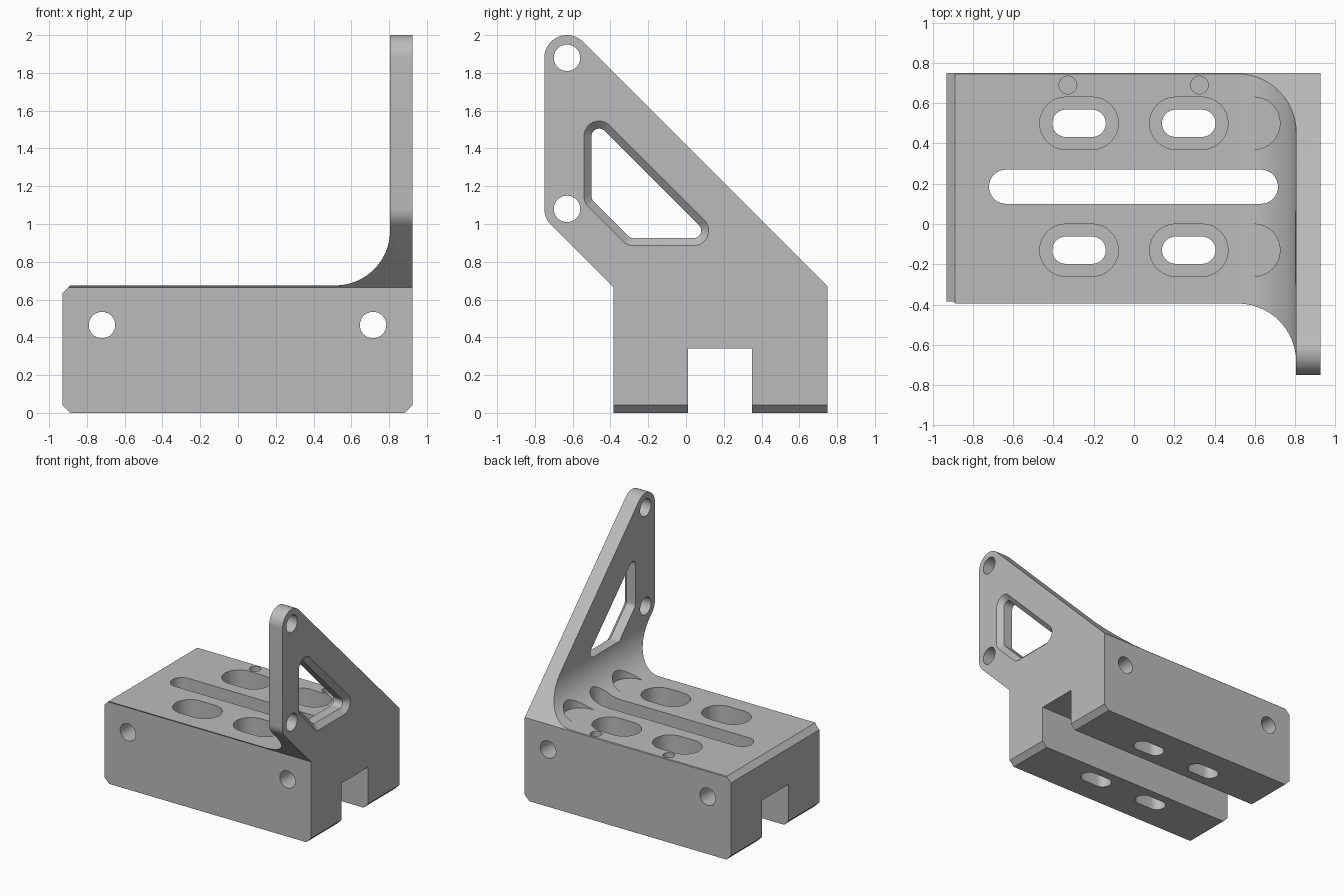
import bpy
import bmesh
from math import sin, cos, pi, atan2

if "Cube" in bpy.data.objects:
    bpy.data.objects.remove(bpy.data.objects["Cube"])

metal = bpy.data.materials.new("plain_grey")
metal.use_nodes = True
grey = (0.5, 0.5, 0.5, 1)
metal.diffuse_color = grey
metal.node_tree.nodes["Principled BSDF"].inputs["Base Color"].default_value = grey

# Maps (u, v, depth along the axis) to x, y, z
AXES = {
    "X": lambda u, v, d: (d, u, v),
    "Y": lambda u, v, d: (u, d, v),
    "Z": lambda u, v, d: (u, v, d),
}


def arc(centre, r, start, end, steps=16):
    """Points on an arc, angles in radians."""
    angles = [start + (end - start) * i / steps for i in range(steps + 1)]
    return [(centre[0] + r * cos(a), centre[1] + r * sin(a)) for a in angles]


def rounded(centres, r):
    """Outline of counter-clockwise convex centres grown by a radius."""
    n = len(centres)
    if n == 1:
        return arc(centres[0], r, 0, 2 * pi, 40)[:-1]
    points = []
    for i, c in enumerate(centres):
        a, b = centres[i - 1], centres[(i + 1) % n]
        start = atan2(c[1] - a[1], c[0] - a[0]) - pi / 2
        end = atan2(b[1] - c[1], b[0] - c[0]) - pi / 2
        points += arc(c, r, start, start + (end - start) % (2 * pi))
    return points


def loft(name, axis, sections):
    """Closed solid through (depth, outline) sections."""
    bm = bmesh.new()
    rings = [[bm.verts.new(AXES[axis](u, v, d)) for u, v in outline]
             for d, outline in sections]
    n = len(rings[0])
    for low, high in zip(rings, rings[1:]):
        for i in range(n):
            j = (i + 1) % n
            bm.faces.new((low[i], low[j], high[j], high[i]))
    bm.faces.new(rings[0][::-1])
    bm.faces.new(rings[-1])
    bmesh.ops.recalc_face_normals(bm, faces=bm.faces)
    mesh = bpy.data.meshes.new(name)
    bm.to_mesh(mesh)
    bm.free()
    mesh.materials.append(metal)
    obj = bpy.data.objects.new(name, mesh)
    bpy.context.collection.objects.link(obj)
    return obj


def prism(name, axis, outline, low, high):
    return loft(name, axis, [(low, outline), (high, outline)])


def combine(target, tool, operation="DIFFERENCE"):
    """Apply a boolean and discard the tool."""
    mod = target.modifiers.new("cut", "BOOLEAN")
    mod.operation = operation
    mod.solver = "EXACT"
    mod.object = tool
    bpy.context.view_layer.objects.active = target
    bpy.ops.object.modifier_apply(modifier=mod.name)
    bpy.data.objects.remove(tool)


# Block, fillet and upright plate as one front profile
left, right, deck, inner, fillet, c = -0.93, 0.925, 0.675, 0.805, 0.29, 0.042
front = [(left + c, 0), (right - c, 0), (right, c), (right, 2.1), (inner, 2.1)]
front += arc((inner - fillet, deck + fillet), fillet, 0, -pi / 2, 24)
front += [(left + c, deck), (left, deck - c), (left, c)]
bracket = prism("angle_bracket", "Y", front, -1, 1)

# Side profile trims the sloping plate, the block ends and the bottom channel
top_hole, low_hole = (-0.63, 1.88), (-0.63, 1.08)
side = [(0.75, 0), (0.75, 0.67)]
side += arc(top_hole, 0.12, pi / 4, pi)
side += arc(low_hole, 0.12, pi, 1.25 * pi, 8)
side += [(-0.385, 0.665), (-0.385, 0), (0.01, 0), (0.01, 0.34),
         (0.35, 0.34), (0.35, 0)]
# Lower the open ends slightly so the bottom faces do not coincide
side = [(y, z if z > 0 else -0.1) for y, z in side]
combine(bracket, prism("side_trim", "X", side, -1.2, 1.2), "INTERSECT")

# Plate bolt holes
for hole in (top_hole, low_hole):
    combine(bracket, prism("plate_hole", "X", rounded([hole], 0.07), 0.6, 1.1))

# Plate window, chamfered on its outer side
corners = [(-0.46, 1.465), (-0.46, 1.147), (-0.278, 0.965), (0.04, 0.965)]
small, large = rounded(corners, 0.04), rounded(corners, 0.08)
wide = rounded(corners, 0.09)
combine(bracket, loft("window_cutter", "X", [
    (0.6, small), (right - 0.04, small), (right, large), (right + 0.01, wide)]))

# Cross holes through the block
for x in (-0.72, 0.715):
    combine(bracket, prism("cross_hole", "Y", rounded([(x, 0.465)], 0.07), -1, 1))

# Long central slot
slot = rounded([(-0.635, 0.185), (0.63, 0.185)], 0.085)
combine(bracket, prism("long_slot", "Z", slot, 0.2, 1.2))

# Counterbored mounting slots, and head clearance in the fillet
for y in (-0.13, 0.5):
    for x in (-0.273, 0.272):
        ends = [(x - 0.065, y), (x + 0.065, y)]
        combine(bracket, prism("bolt_slot", "Z", rounded(ends, 0.068), -0.1, 1))
        combine(bracket, prism("counterbore", "Z", rounded(ends, 0.13), 0.3, 1))
    clearance = rounded([(0.45, y), (0.595, y)], 0.13)
    combine(bracket, prism("clearance", "Z", clearance, 0.68, 1.2))

# Blind pin holes by the back edge
for x in (-0.328, 0.325):
    combine(bracket, prism("pin_hole", "Z", rounded([(x, 0.69)], 0.044), 0.45, 1))

bpy.ops.object.select_all(action="DESELECT")
bracket.select_set(True)
bpy.context.view_layer.objects.active = bracket
bpy.ops.object.shade_smooth_by_angle(angle=pi / 7)
